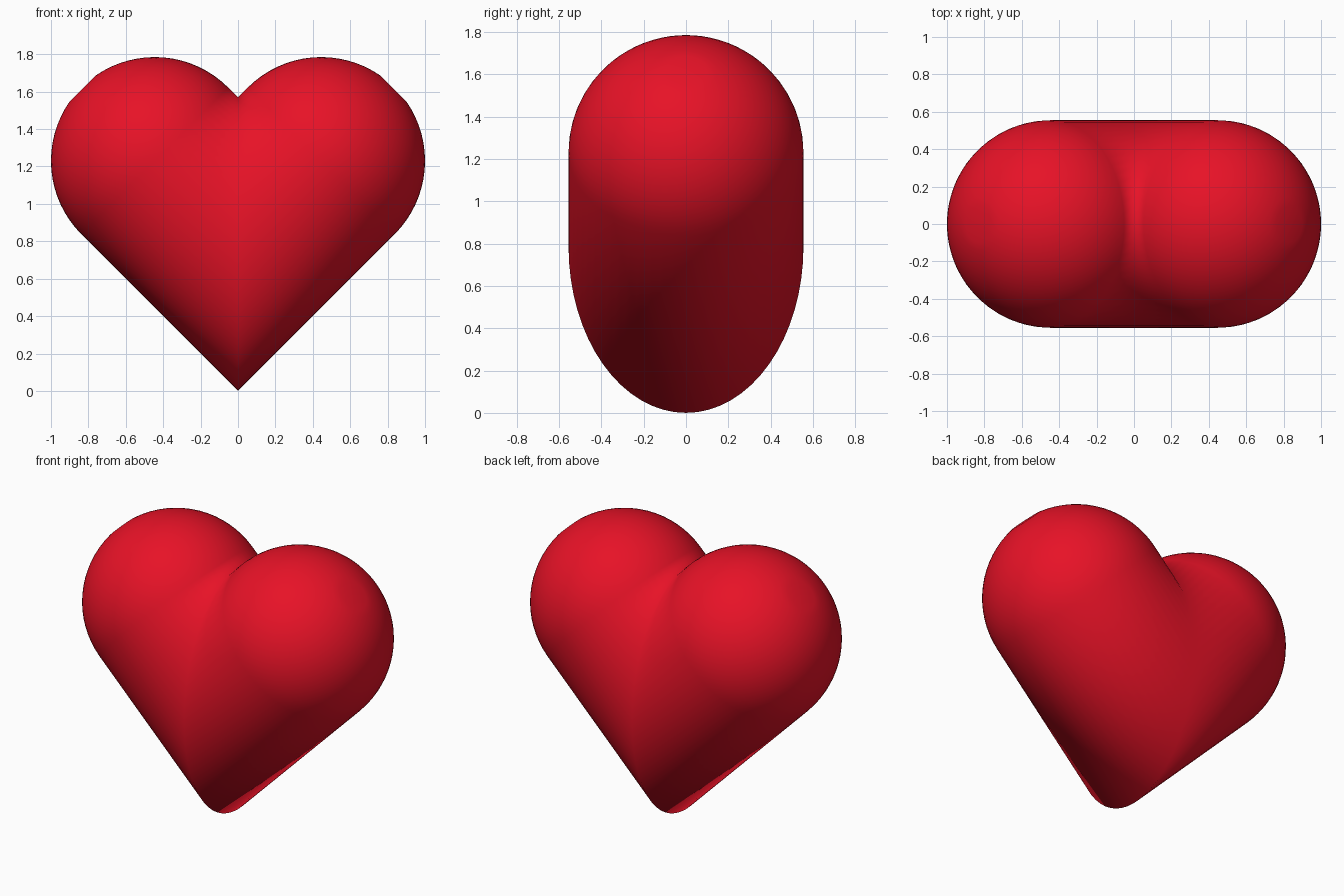
import bpy, bmesh, math
from mathutils import Vector

if "Cube" in bpy.data.objects:
    bpy.data.objects.remove(bpy.data.objects["Cube"])

R = 0.555                                   # radius of each rounded arm
CENTRE = Vector((0.445, 0, 1.23))           # centre of the right dome
AXIS = Vector((1, 0, 1)).normalized()       # direction of the right arm
SIDE = Vector((1, 0, -1)).normalized()
SEGMENTS = 64
DOME_RINGS = 16

bm = bmesh.new()


def add_ring(angle):
    """Ring of the dome at a given angle above its equator."""
    ring = []
    for i in range(SEGMENTS):
        a = math.tau * i / SEGMENTS
        out = SIDE * math.cos(a) + Vector((0, 1, 0)) * math.sin(a)
        ring.append(CENTRE + out * R * math.cos(angle) + AXIS * R * math.sin(angle))
    return ring


def to_centre_plane(p):
    """Slide a point down the arm until it meets x = 0."""
    return p - AXIS * (p.x / AXIS.x)


# Right arm: mitred end on the centre plane, then the dome
rings = [[to_centre_plane(p) for p in add_ring(0)]]
rings += [add_ring(math.radians(80) * k / DOME_RINGS) for k in range(DOME_RINGS + 1)]
loops = [[bm.verts.new(p) for p in ring] for ring in rings]
for low, high in zip(loops, loops[1:]):
    for i in range(SEGMENTS):
        j = (i + 1) % SEGMENTS
        bm.faces.new((low[i], low[j], high[j], high[i]))

# Slightly flattened crown of the dome
bm.faces.new(loops[-1])
bmesh.ops.recalc_face_normals(bm, faces=bm.faces)

# Outward-facing normals on the open half
bm.faces.ensure_lookup_table()
crown = bm.faces[-1]
crown.normal_update()
if crown.normal.dot(AXIS) < 0:
    bmesh.ops.reverse_faces(bm, faces=bm.faces)

mesh = bpy.data.meshes.new("heart")
bm.to_mesh(mesh)
bm.free()
mesh.shade_smooth()
heart = bpy.data.objects.new("heart", mesh)
bpy.context.collection.objects.link(heart)

# Left arm by mirroring
mirror = heart.modifiers.new("mirror", 'MIRROR')
mirror.use_axis = (True, False, False)
mirror.use_clip = True
mirror.merge_threshold = 0.001

# Red finish
red = bpy.data.materials.new("red")
red.diffuse_color = (0.8, 0.006, 0.02, 1)
red.use_nodes = True
red.node_tree.nodes["Principled BSDF"].inputs["Base Color"].default_value = red.diffuse_color
mesh.materials.append(red)
